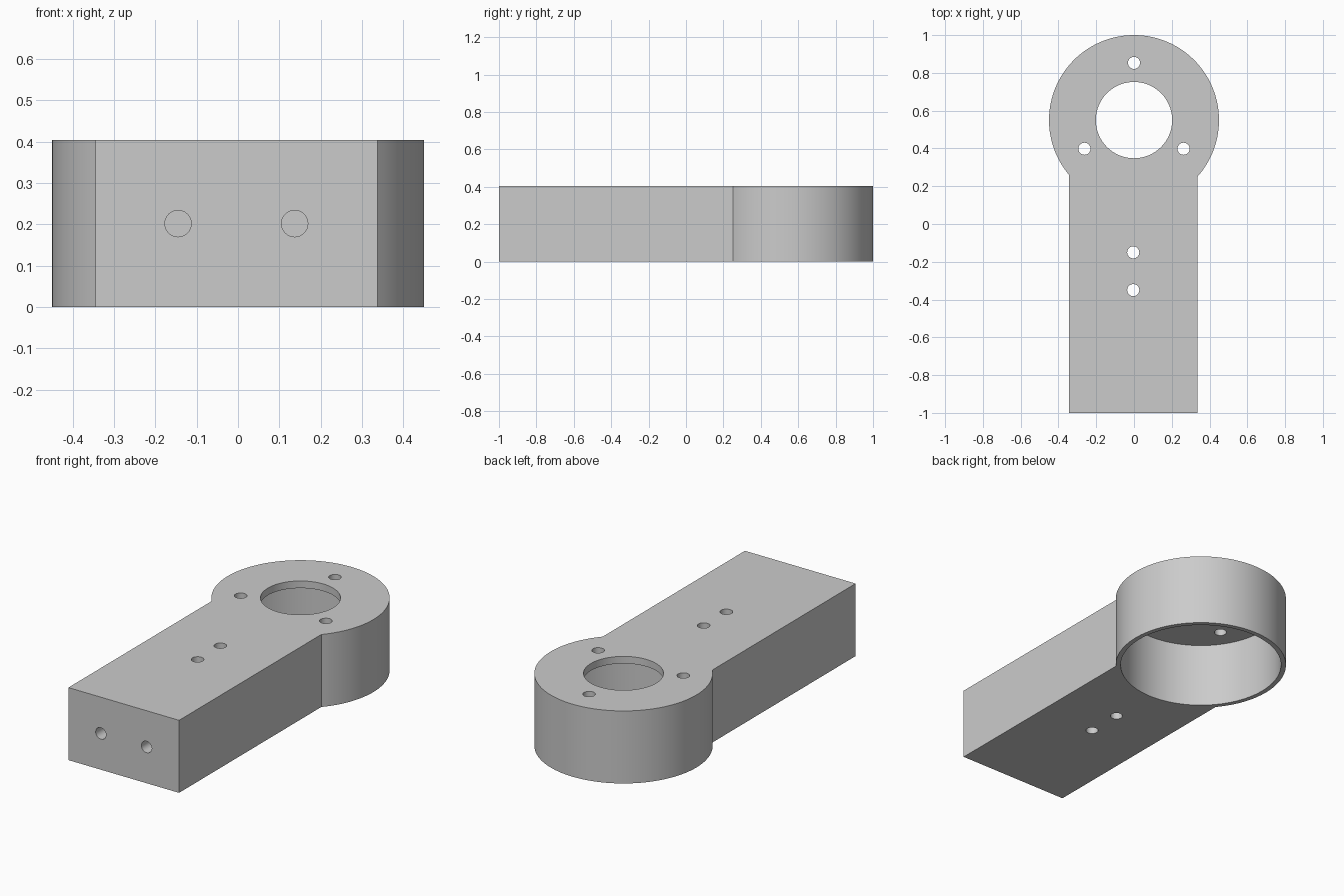
import bpy, bmesh, math
from mathutils import Matrix, Vector

if "Cube" in bpy.data.objects:
    bpy.data.objects.remove(bpy.data.objects["Cube"])

HEIGHT = 0.404
RING = Vector((0, 0.55, 0))   # centre of the round head
RING_R = 0.45
BAR_X = -0.004                # the arm sits slightly off centre
BAR_HALF = 0.341
PLATE = 0.04                  # thickness of the web over the pocket
HOLE_R = 0.032

grey = bpy.data.materials.new("plain grey")
grey.use_nodes = True
colour = (0.6, 0.6, 0.6, 1)
grey.diffuse_color = colour
grey.node_tree.nodes["Principled BSDF"].inputs["Base Color"].default_value = colour


def make_object(name, bm):
    mesh = bpy.data.meshes.new(name)
    bmesh.ops.recalc_face_normals(bm, faces=bm.faces)
    bm.to_mesh(mesh)
    bm.free()
    mesh.materials.append(grey)
    obj = bpy.data.objects.new(name, mesh)
    bpy.context.collection.objects.link(obj)
    return obj


def cylinder(name, start, end, radius, segments=32):
    start, end = Vector(start), Vector(end)
    axis = end - start
    turn = axis.to_track_quat("Z", "Y").to_matrix().to_4x4()
    bm = bmesh.new()
    bmesh.ops.create_cone(bm, cap_ends=True, segments=segments, radius1=radius,
                          radius2=radius, depth=axis.length,
                          matrix=Matrix.Translation((start + end) / 2) @ turn)
    return make_object(name, bm)


# Arm and round head as one extruded keyhole outline
left, right = BAR_X - BAR_HALF, BAR_X + BAR_HALF
start = math.atan2(-math.sqrt(RING_R**2 - right**2), right)
end = math.atan2(-math.sqrt(RING_R**2 - left**2), left) + 2 * math.pi
outline = [(left, -1), (right, -1)]
STEPS = 96
for i in range(STEPS + 1):
    a = start + (end - start) * i / STEPS
    outline.append((RING_R * math.cos(a), RING.y + RING_R * math.sin(a)))

bm = bmesh.new()
face = bm.faces.new([bm.verts.new((x, y, 0)) for x, y in outline])
grown = bmesh.ops.extrude_face_region(bm, geom=[face])["geom"]
bmesh.ops.translate(bm, vec=(0, 0, HEIGHT),
                    verts=[v for v in grown if isinstance(v, bmesh.types.BMVert)])
body = make_object("motor_mount_arm", bm)


def upright_hole(name, x, y, radius, segments=32):
    return cylinder(name, (x, y, -0.1), (x, y, HEIGHT + 0.1), radius, segments)


# Pocket under the head, then its central opening
cutters = [
    cylinder("pocket_cutter", RING - Vector((0, 0, 0.1)),
             RING + Vector((0, 0, HEIGHT - PLATE)), 0.424, 128),
    upright_hole("opening_cutter", 0, RING.y, 0.202, 96),
]
# Three screw holes around the opening
for i in range(3):
    a = math.radians(90 + 120 * i)
    cutters.append(upright_hole("screw_cutter", 0.303 * math.cos(a),
                                RING.y + 0.303 * math.sin(a), HOLE_R))
# Two through holes along the arm
for y in (-0.15, -0.35):
    cutters.append(upright_hole("arm_cutter", BAR_X, y, HOLE_R))
# Two blind holes in the front end
for side in (-1, 1):
    x = BAR_X + side * 0.141
    cutters.append(cylinder("end_cutter", (x, -1.1, HEIGHT / 2),
                            (x, -0.7, HEIGHT / 2), HOLE_R))

# Cut and clean up
bpy.ops.object.select_all(action="DESELECT")
body.select_set(True)
bpy.context.view_layer.objects.active = body
for cutter in cutters:
    cutter.hide_render = True
    mod = body.modifiers.new("cut", "BOOLEAN")
    mod.operation = "DIFFERENCE"
    mod.solver = "EXACT"
    mod.object = cutter
    bpy.ops.object.modifier_apply(modifier=mod.name)
    bpy.data.objects.remove(cutter)

bpy.ops.object.shade_smooth_by_angle(angle=math.radians(30))
